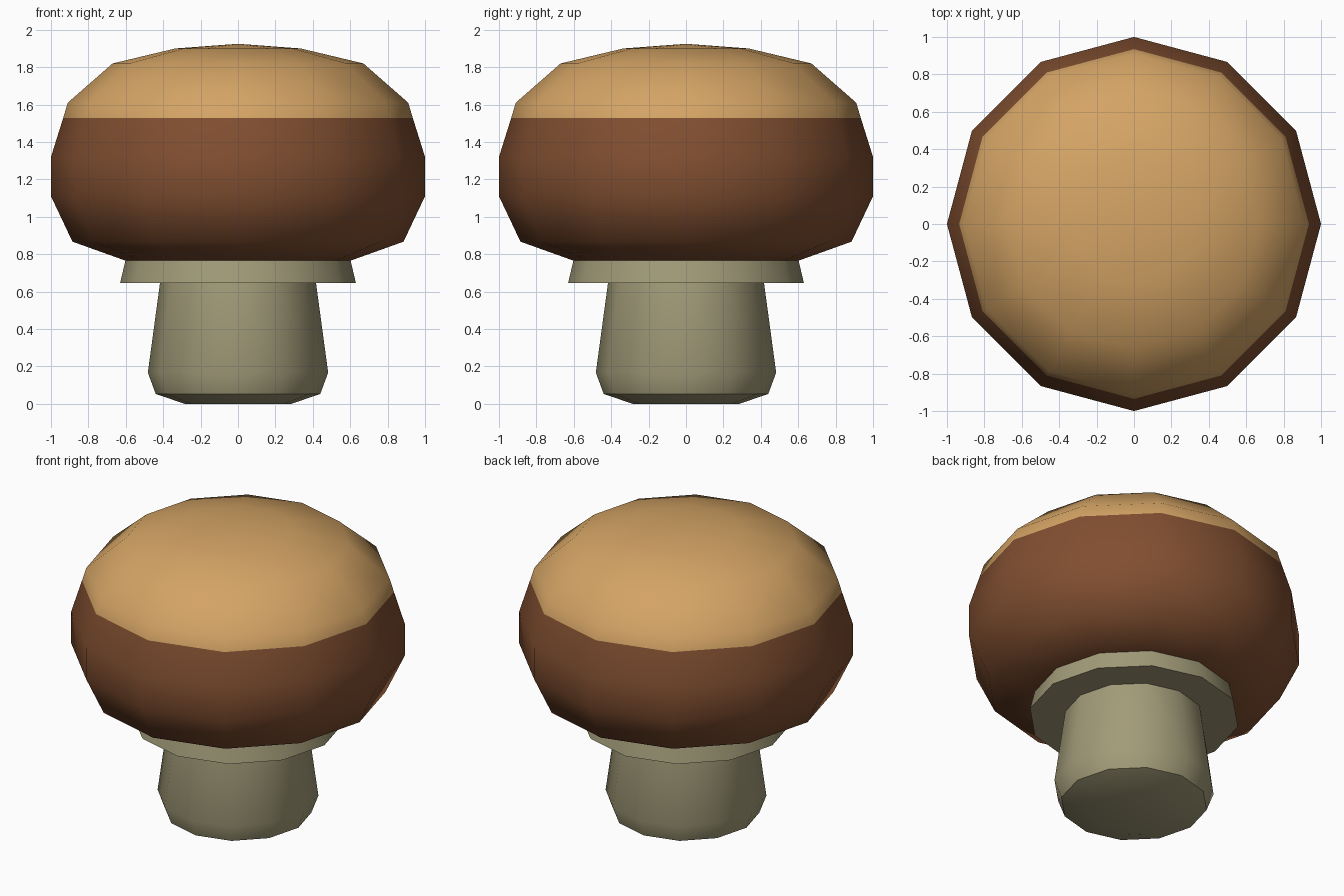
import bpy, bmesh, math

if "Cube" in bpy.data.objects:
    bpy.data.objects.remove(bpy.data.objects["Cube"])

SIDES = 12


def material(name, rgb):
    m = bpy.data.materials.new(name)
    m.diffuse_color = (*rgb, 1)
    m.use_nodes = True
    m.node_tree.nodes["Principled BSDF"].inputs["Base Color"].default_value = m.diffuse_color
    return m


tan = material("tan", (0.66, 0.37, 0.13))
brown = material("brown", (0.22, 0.078, 0.030))
stalk = material("pale_stalk", (0.36, 0.33, 0.19))


def lathe(name, profile, mats, split=None, angle=50):
    """Spin (radius, z) points, top to bottom; faces below split use the second material."""
    bm = bmesh.new()
    rings = []
    for r, z in profile:
        if r == 0:
            rings.append([bm.verts.new((0, 0, z))] * SIDES)
        else:
            rings.append([bm.verts.new((r * math.cos(i * math.tau / SIDES),
                                        r * math.sin(i * math.tau / SIDES), z))
                          for i in range(SIDES)])
    for a, b in zip(rings, rings[1:]):
        for i in range(SIDES):
            j = (i + 1) % SIDES
            f = bm.faces.new(list(dict.fromkeys((a[i], b[i], b[j], a[j]))))
            if split and f.calc_center_median().z < split:
                f.material_index = 1
    bmesh.ops.recalc_face_normals(bm, faces=bm.faces)
    me = bpy.data.meshes.new(name)
    bm.to_mesh(me)
    bm.free()
    for m in mats:
        me.materials.append(m)
    ob = bpy.data.objects.new(name, me)
    bpy.context.collection.objects.link(ob)
    bpy.ops.object.select_all(action='DESELECT')
    ob.select_set(True)
    bpy.context.view_layer.objects.active = ob
    bpy.ops.object.shade_smooth_by_angle(angle=math.radians(angle))


# Domed cap, tan above the colour line and brown below it
lathe("cap", [(0, 1.925), (0.335, 1.9), (0.67, 1.82), (0.91, 1.61), (0.935, 1.527),
              (1, 1.32), (1, 1.11), (0.885, 0.867), (0.6, 0.765), (0, 0.765)],
      [tan, brown], 1.527)

# Stalk with a flared collar under the cap
lathe("stalk", [(0, 0.775), (0.6, 0.775), (0.63, 0.647), (0.417, 0.647), (0.482, 0.167),
                (0.44, 0.053), (0.285, 0), (0, 0)], [stalk])
